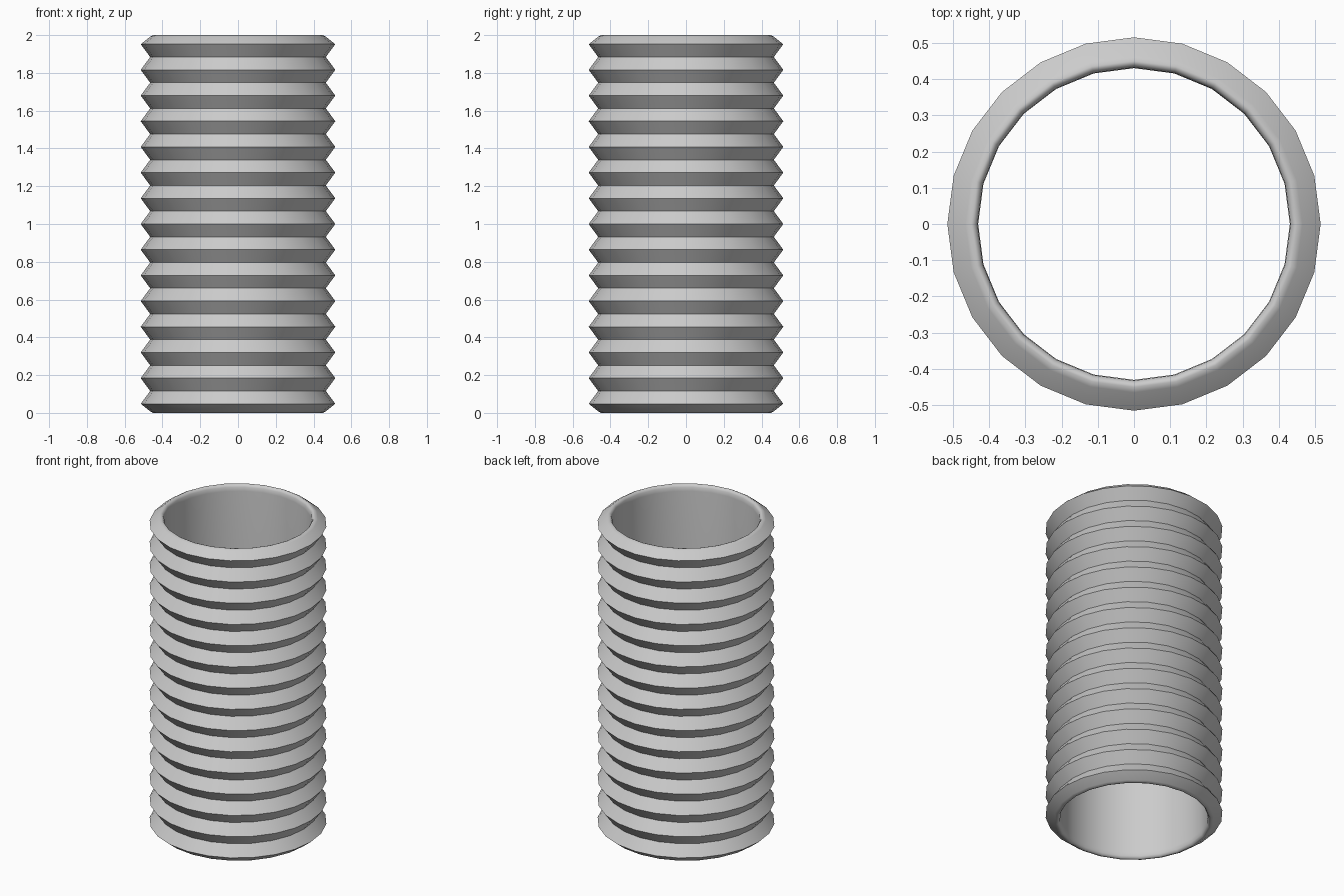
import bpy, bmesh
from math import pi, cos, sin, radians

if "Cube" in bpy.data.objects:
    bpy.data.objects.remove(bpy.data.objects["Cube"])

SIDES = 24
RIDGES = 15
PEAK, VALLEY = 0.515, 0.465
LOW, HIGH = 0.048, 1.952

grey = bpy.data.materials.new("light_grey")
grey.use_nodes = True
colour = (0.6, 0.6, 0.6, 1.0)
grey.diffuse_color = colour
grey.node_tree.nodes["Principled BSDF"].inputs["Base Color"].default_value = colour

# Outer zigzag wall, bottom to top
steps = 2 * (RIDGES - 1)
profile = [(VALLEY if i % 2 else PEAK, LOW + (HIGH - LOW) * i / steps)
           for i in range(steps + 1)]

# Rounded rims at both ends, joined by the straight inner wall
rim = [(0.465, 1.992), (0.45, 2.0), (0.44, 1.997), (0.432, 1.985), (0.43, 1.96)]
profile += rim + [(r, 2 - z) for r, z in reversed(rim)]

# Turn the closed profile around the vertical axis
bm = bmesh.new()
rings = []
for s in range(SIDES):
    a = 2 * pi * s / SIDES
    rings.append([bm.verts.new((r * cos(a), r * sin(a), z)) for r, z in profile])
n = len(profile)
for s in range(SIDES):
    here, after = rings[s], rings[(s + 1) % SIDES]
    for i in range(n):
        j = (i + 1) % n
        bm.faces.new((here[i], after[i], after[j], here[j]))
bmesh.ops.recalc_face_normals(bm, faces=bm.faces)

mesh = bpy.data.meshes.new("ridged_pipe")
bm.to_mesh(mesh)
bm.free()
mesh.materials.append(grey)
pipe = bpy.data.objects.new("ridged_pipe", mesh)
bpy.context.collection.objects.link(pipe)

# Smooth around the pipe, crisp ridges
bpy.ops.object.select_all(action='DESELECT')
pipe.select_set(True)
bpy.context.view_layer.objects.active = pipe
bpy.ops.object.shade_smooth_by_angle(angle=radians(60))
